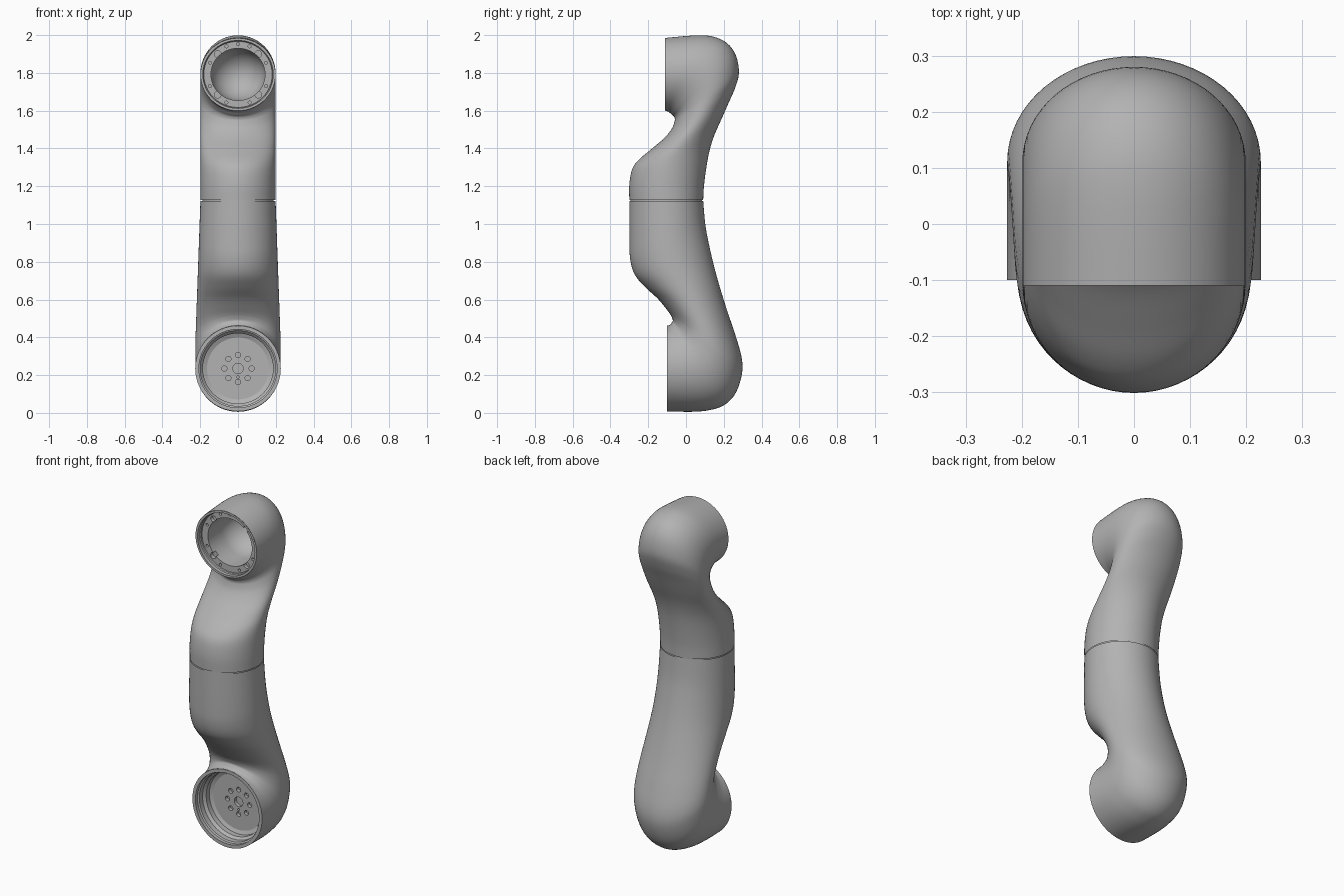
import bpy, bmesh
from math import cos, sin, pi, radians
from mathutils import Vector

cube = bpy.data.objects.get("Cube")
if cube:
    bpy.data.objects.remove(cube, do_unlink=True)

grey = bpy.data.materials.new("light_grey")
grey.use_nodes = True
colour = (0.45, 0.45, 0.45, 1)
grey.diffuse_color = colour
grey.node_tree.nodes["Principled BSDF"].inputs["Base Color"].default_value = colour

SIDES = 64
TOP_Z, BOTTOM_Z = 1.792, 0.235


def finish(name, bm):
    """Turn a bmesh into a smooth-shaded grey object."""
    bmesh.ops.recalc_face_normals(bm, faces=bm.faces[:])
    mesh = bpy.data.meshes.new(name)
    bm.to_mesh(mesh)
    bm.free()
    mesh.materials.append(grey)
    obj = bpy.data.objects.new(name, mesh)
    bpy.context.collection.objects.link(obj)
    return obj


def smooth(obj):
    bpy.ops.object.select_all(action='DESELECT')
    obj.select_set(True)
    bpy.context.view_layer.objects.active = obj
    bpy.ops.object.shade_smooth_by_angle(angle=radians(35))


def skin(bm, rings, closed=False):
    """Bridge successive rings of vertices with quads."""
    pairs = list(zip(rings, rings[1:]))
    if closed:
        pairs.append((rings[-1], rings[0]))
    for a, b in pairs:
        for i in range(SIDES):
            j = (i + 1) % SIDES
            bm.faces.new((a[i], a[j], b[j], b[i]))


def spline(points, steps=5):
    """Catmull-Rom interpolation through vectors of any size."""
    p = [points[0]] + points + [points[-1]]
    out = []
    for k in range(1, len(p) - 2):
        a, b, c, d = p[k - 1:k + 3]
        for s in range(steps):
            t = s / steps
            out.append(0.5 * (2 * b + (c - a) * t + (2 * a - 5 * b + 4 * c - d) * t**2
                              + (3 * b - a - 3 * c + d) * t**3))
    return out + [points[-1]]


def loft(name, sections):
    """Tube through ellipses, each given by its front and back point (y, z)."""
    bm = bmesh.new()
    rings = []
    for s in spline([Vector(v) for v in sections]):
        front, back = Vector((0, s[0], s[1])), Vector((0, s[2], s[3]))
        mid, half = (front + back) / 2, (back - front) / 2
        blend = min(max((1.12 - mid.z) / 0.75, 0), 1)
        width = 0.199 + 0.027 * blend
        rings.append([bm.verts.new(mid + half * cos(2 * pi * i / SIDES)
                                   + Vector((width * sin(2 * pi * i / SIDES), 0, 0)))
                      for i in range(SIDES)])
    skin(bm, rings)
    obj = finish(name, bm)
    smooth(obj)
    return obj


def revolve(name, profile, z, squash=1.0, closed=False):
    """Turn a (radius, y) profile about a front-to-back axis."""
    bm = bmesh.new()
    rings = [[bm.verts.new((r * cos(2 * pi * i / SIDES), y,
                            z + squash * r * sin(2 * pi * i / SIDES)))
              for i in range(SIDES)] for r, y in profile]
    skin(bm, rings, closed)
    bmesh.ops.remove_doubles(bm, verts=bm.verts[:], dist=1e-5)
    return finish(name, bm)


def drill(obj, holes, z, y, depth):
    """Cut round blind holes, given as (radius, pitch radius, angle)."""
    bm = bmesh.new()
    for r, pitch, angle in holes:
        rings = [[bm.verts.new((pitch * cos(angle) + r * cos(2 * pi * i / 20), yy,
                                z + pitch * sin(angle) + r * sin(2 * pi * i / 20)))
                  for i in range(20)] for yy in (y - 0.02, y + depth)]
        bm.faces.new(rings[0])
        bm.faces.new(rings[1][::-1])
        for i in range(20):
            j = (i + 1) % 20
            bm.faces.new((rings[0][j], rings[0][i], rings[1][i], rings[1][j]))
    cutter = finish("hole_cutter", bm)
    cutter.hide_render = True
    mod = obj.modifiers.new("holes", 'BOOLEAN')
    mod.operation, mod.solver, mod.object = 'DIFFERENCE', 'EXACT', cutter
    bpy.context.view_layer.objects.active = obj
    bpy.ops.object.modifier_apply(modifier=mod.name)
    bpy.data.objects.remove(cutter, do_unlink=True)


# Lower shell: front socket, elbow, then up to the seam
loft("lower_shell", [
    (-.1, .462, -.1, .008), (-.085, .466, .03, .006), (-.075, .478, .12, .014),
    (-.07, .488, .2, .04), (-.071, .496, .26, .1), (-.075, .506, .295, .2),
    (-.082, .52, .295, .29), (-.1, .545, .262, .41), (-.15, .605, .215, .55),
    (-.215, .665, .175, .68), (-.27, .73, .145, .79), (-.295, .81, .12, .9),
    (-.3, .92, .102, 1), (-.3, 1.123, .091, 1.123)])

# Upper shell: seam, then up through the elbow to the front opening
loft("upper_shell", [
    (-.3, 1.127, .091, 1.127), (-.3, 1.21, .095, 1.2), (-.285, 1.29, .108, 1.3),
    (-.25, 1.34, .125, 1.39), (-.185, 1.395, .15, 1.47), (-.115, 1.455, .19, 1.56),
    (-.075, 1.505, .225, 1.64), (-.06, 1.545, .26, 1.72), (-.06, 1.56, .28, 1.8),
    (-.065, 1.57, .265, 1.89), (-.075, 1.578, .22, 1.955), (-.085, 1.588, .15, 1.99),
    (-.095, 1.595, .06, 1.999), (-.11, 1.6, -.11, 1.985)])

# Core seen inside the seam groove
bm = bmesh.new()
bmesh.ops.create_cone(bm, cap_ends=True, segments=SIDES, radius1=0.189,
                      radius2=0.189, depth=0.06)
bmesh.ops.translate(bm, verts=bm.verts[:], vec=(0, -0.1045, 1.125))
smooth(finish("seam_core", bm))

# Stepped lower socket
smooth(revolve("lower_socket", [
    (.2265, -.1), (.207, -.1), (.207, -.08), (.199, -.075), (.199, -.045),
    (.186, -.03), (.186, 0), (.16, .012)], BOTTOM_Z))

# Lower mounting flange with a bolt circle and centre hole
flange = revolve("lower_flange", [(0, .005), (.164, .005), (.164, .035), (0, .035)],
                 BOTTOM_Z)
bolts = [(0.014, 0.072, k * pi / 4) for k in range(8)]
drill(flange, bolts + [(0.028, 0, 0), (0.006, 0.045, -pi / 2)], BOTTOM_Z, 0.005, 0.02)
smooth(flange)

# Upper rim and domed cavity
squash = 0.965
smooth(revolve("upper_rim", [(.199, -.11), (.186, -.11), (.186, -.09),
                             (.181, -.086), (.181, -.06)], TOP_Z, squash))
dome = [(.144 * cos(a * pi / 24), .05 + .15 * sin(a * pi / 24)) for a in range(13)]
smooth(revolve("upper_cavity", [(.144, -.045)] + dome, TOP_Z, squash))

# Upper bolt ring with small holes and four wider pockets
ring = revolve("upper_bolt_ring", [(.184, -.075), (.143, -.075), (.143, -.04),
                                   (.184, -.04)], TOP_Z, squash, closed=True)
angles = [22.5, 67.5, 90, 112.5, 157.5, 202.5, 247.5, 292.5, 337.5]
holes = [(0.008, 0.161, radians(a)) for a in angles]
pockets = [(0.018, 0.152, radians(a)) for a in (45, 135, 225, 315)]
drill(ring, holes + pockets, TOP_Z, -0.075, 0.022)
smooth(ring)
